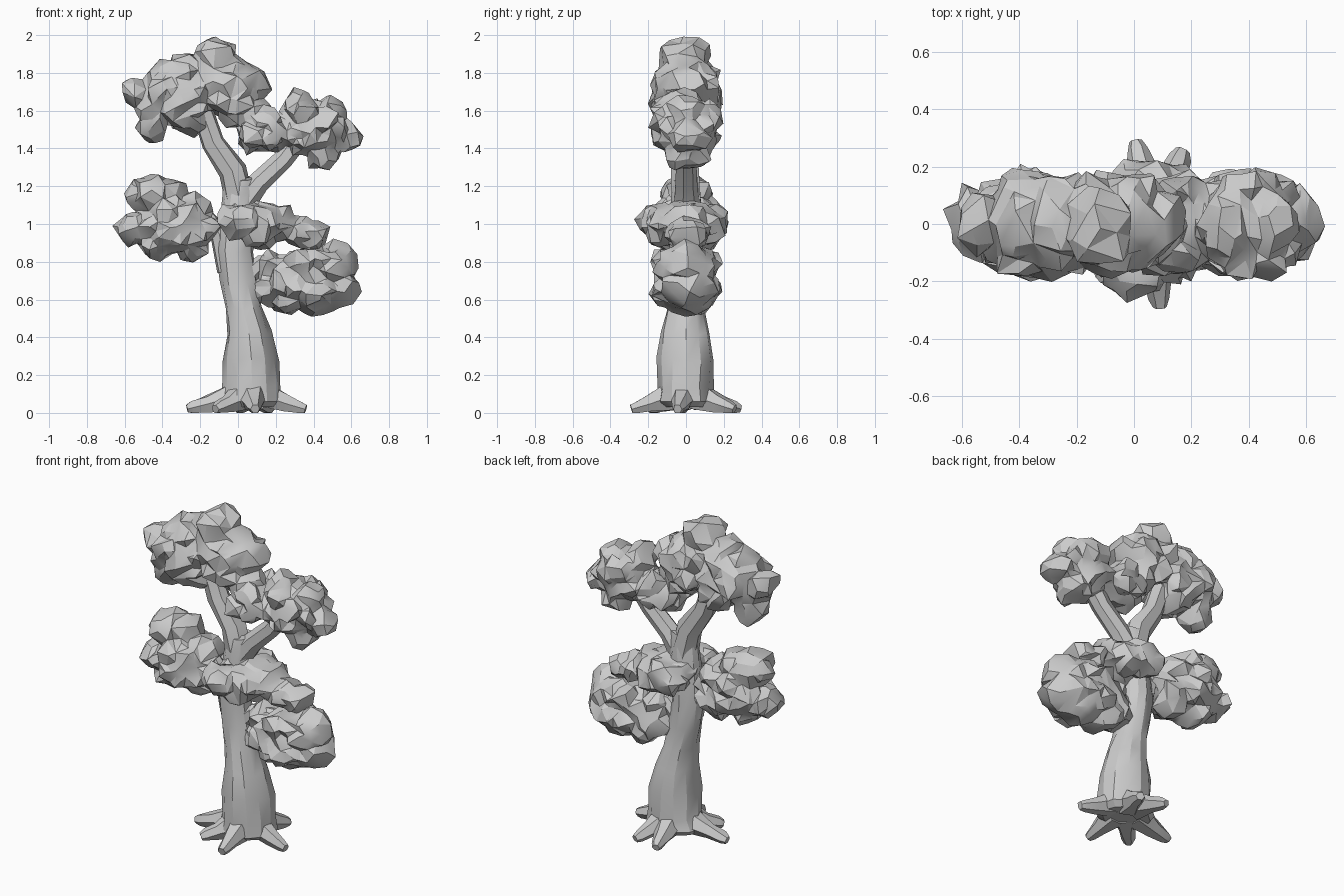
import bpy
import bmesh
import math
import random
from mathutils import Vector, Matrix

random.seed(7)

default_cube = bpy.data.objects.get("Cube")
if default_cube:
    bpy.data.objects.remove(default_cube, do_unlink=True)

# One plain grey for the whole tree
grey = bpy.data.materials.new("plain grey")
grey.use_nodes = True
colour = (0.6, 0.6, 0.6, 1)
grey.diffuse_color = colour
grey.node_tree.nodes["Principled BSDF"].inputs["Base Color"].default_value = colour


def finish(name, bm, angle, crumple=0):
    """Make an object; crumple fuses its lumps into that many rough facets."""
    bmesh.ops.recalc_face_normals(bm, faces=bm.faces)
    mesh = bpy.data.meshes.new(name)
    bm.to_mesh(mesh)
    bm.free()
    obj = bpy.data.objects.new(name, mesh)
    bpy.context.collection.objects.link(obj)
    bpy.ops.object.select_all(action="DESELECT")
    obj.select_set(True)
    bpy.context.view_layer.objects.active = obj
    if crumple:
        fuse = obj.modifiers.new("fuse", "REMESH")
        fuse.mode = "VOXEL"
        fuse.voxel_size = 0.014
        bpy.ops.object.modifier_apply(modifier=fuse.name)
        facet = obj.modifiers.new("facet", "DECIMATE")
        facet.ratio = crumple / (2 * len(obj.data.polygons))
        bpy.ops.object.modifier_apply(modifier=facet.name)
        # Push corners in and out for a creased surface
        pushes = [v.normal * random.uniform(-0.014, 0.018) for v in obj.data.vertices]
        for v, push in zip(obj.data.vertices, pushes):
            v.co += push
    obj.data.materials.clear()
    obj.data.materials.append(grey)
    bpy.ops.object.shade_smooth_by_angle(angle=math.radians(angle))
    return obj


def loft(bm, rings):
    """Bridge equal rings of points and close both ends."""
    loops = [[bm.verts.new(p) for p in ring] for ring in rings]
    count = len(loops[0])
    for low, high in zip(loops, loops[1:]):
        for i in range(count):
            j = (i + 1) % count
            bm.faces.new((low[i], low[j], high[j], high[i]))
    bm.faces.new(loops[0])
    bm.faces.new(loops[-1])


def limb(name, path, sides=7, wobble=0.08):
    """Tapered tube through (point, radius) pairs."""
    rings = []
    points = [Vector(p) for p, r in path]
    for i, (p, r) in enumerate(path):
        ahead = points[min(i + 1, len(points) - 1)] - points[max(i - 1, 0)]
        turn = ahead.to_track_quat("Z", "Y")
        ring = []
        for k in range(sides):
            a = math.tau * k / sides
            size = r * random.uniform(1 - wobble, 1 + wobble)
            ring.append(points[i] + turn @ Vector((math.cos(a), math.sin(a), 0)) * size)
        rings.append(ring)
    bm = bmesh.new()
    loft(bm, rings)
    return finish(name, bm, 30)


def add_blob(bm, centre, radii, rough, detail):
    """Rough faceted lump, randomly turned."""
    turn = Matrix.Rotation(random.uniform(0, math.tau), 3, Vector((1, random.random(), 1)))
    made = bmesh.ops.create_icosphere(bm, subdivisions=detail, radius=1)
    for v in made["verts"]:
        d = turn @ v.co * random.uniform(1 - rough, 1 + rough * 0.7)
        v.co = Vector(centre) + Vector([a * b for a, b in zip(d, radii)])


def foliage(name, cores, knobs, sides, lumps=()):
    """Cores are (x, z, rx, ry, rz); knobs (x, z, r) shape the outline."""
    bm = bmesh.new()
    for x, z, rx, ry, rz in cores:
        add_blob(bm, (x, 0, z), (rx, ry, rz), 0.15, 2)
        # Lumps scattered over the front and back
        for i in range(sides):
            a = math.tau * (i + random.random()) / sides
            reach = random.uniform(0.3, 0.75)
            r = random.uniform(0.06, 0.085)
            depth = (ry - 0.05) * math.sqrt(1 - reach * reach)
            for front in (-1, 1):
                spot = (x + rx * reach * math.cos(a), front * depth, z + rz * reach * math.sin(a))
                add_blob(bm, spot, (r * 1.1, r, r), 0.25, 1)
    for x, z, r in knobs:
        add_blob(bm, (x, random.uniform(-0.02, 0.02), z), (r, min(0.15, r * 1.4), r), 0.17, 2)
    for spot in lumps:
        add_blob(bm, spot, (0.11, 0.1, 0.1), 0.15, 2)
    return finish(name, bm, 25, 300 + 130 * len(cores))


# Trunk: (height, left edge, right edge, half depth)
trunk_profile = [
    (0.03, -0.09, 0.21, 0.12), (0.06, -0.1, 0.235, 0.15), (0.13, -0.08, 0.23, 0.145),
    (0.28, -0.075, 0.215, 0.15), (0.42, -0.06, 0.175, 0.13), (0.55, -0.065, 0.125, 0.1),
    (0.7, -0.1, 0.1, 0.09), (0.85, -0.115, 0.08, 0.09), (1.02, -0.1, 0.09, 0.08),
    (1.15, -0.08, 0.1, 0.075), (1.24, -0.07, 0.1, 0.06),
]
rings = []
for z, left, right, depth in trunk_profile:
    ring = []
    for k in range(12):
        a = math.tau * k / 12
        s = random.uniform(0.95, 1.06)
        rise = random.uniform(-0.02, 0.02) if z > 0.1 else 0
        ring.append(((left + right) / 2 + (right - left) / 2 * s * math.cos(a),
                     depth * s * math.sin(a), z + rise))
    rings.append(ring)
bm = bmesh.new()
loft(bm, rings)
finish("trunk", bm, 25)

# Branches
limb("upper_right_branch", [((0.01, 0, 1.12), 0.08), ((-0.03, 0, 1.28), 0.075),
                            ((-0.13, 0, 1.43), 0.065), ((-0.19, 0, 1.6), 0.06)])
limb("upper_left_branch", [((0.03, 0, 1.12), 0.07), ((0.11, 0, 1.22), 0.06),
                           ((0.24, 0, 1.34), 0.055), ((0.33, 0, 1.46), 0.06)])
limb("lower_right_branch", [((-0.06, 0, 0.75), 0.05), ((-0.1, 0, 0.95), 0.05), ((-0.18, 0, 1.06), 0.04)])
limb("lower_left_branch", [((0.03, 0, 0.7), 0.06), ((0.12, 0, 0.79), 0.05), ((0.3, 0, 0.8), 0.04)])

# Roots spread from the trunk foot
root_tips = {
    "right_root": (-0.24, -0.02), "left_root": (0.33, -0.04), "front_root": (0.09, -0.26),
    "back_root": (0.01, 0.26), "back_left_root": (0.16, 0.23), "front_right_root": (-0.1, -0.17),
}
for name, (x, y) in root_tips.items():
    start = Vector((0.07 + (x - 0.07) * 0.3, y * 0.3, 0.09))
    tip = Vector((x, y, 0.028))
    middle = start.lerp(tip, 0.6)
    middle.z = 0.05
    end = tip + (tip - middle).normalized() * 0.03
    root = limb(name, [(start, 0.08), (middle, 0.05), (tip, 0.038), (end, 0.025)], 6, 0.15)
    for v in root.data.vertices:
        v.co.z = max(v.co.z, 0)

# Foliage clusters
foliage("crown_foliage",
        [(-0.32, 1.68, 0.2, 0.19, 0.17), (-0.06, 1.73, 0.18, 0.17, 0.17)],
        [(-0.54, 1.69, 0.08), (-0.45, 1.52, 0.09), (-0.38, 1.78, 0.09), (-0.27, 1.81, 0.1),
         (-0.12, 1.88, 0.115), (0.08, 1.73, 0.09), (0.0, 1.59, 0.1), (-0.25, 1.56, 0.09),
         (-0.44, 1.62, 0.1), (-0.02, 1.81, 0.09), (0.08, 1.57, 0.1)], 7)
foliage("upper_left_foliage",
        [(0.4, 1.52, 0.16, 0.18, 0.15), (0.15, 1.5, 0.12, 0.17, 0.11)],
        [(0.31, 1.62, 0.09), (0.49, 1.6, 0.08), (0.56, 1.46, 0.085), (0.45, 1.37, 0.09),
         (0.2, 1.48, 0.1), (0.08, 1.45, 0.08), (0.34, 1.45, 0.09)], 6)
foliage("lower_right_foliage",
        [(-0.36, 1.0, 0.2, 0.18, 0.16)],
        [(-0.46, 1.15, 0.105), (-0.56, 0.97, 0.09), (-0.43, 0.89, 0.09), (-0.25, 0.89, 0.09),
         (-0.23, 1.07, 0.1), (-0.17, 0.98, 0.08), (-0.53, 1.15, 0.07), (-0.36, 1.16, 0.085)], 7)
foliage("middle_foliage",
        [(0.08, 1.01, 0.16, 0.19, 0.1)],
        [(-0.02, 1.04, 0.08), (0.14, 1.04, 0.09), (0.22, 1.0, 0.1), (0.33, 0.95, 0.085),
         (0.41, 0.94, 0.08), (0.12, 0.95, 0.09)], 5,
        [(0.0, -0.17, 1.01), (0.09, -0.12, 0.97), (0.03, 0.13, 1.0), (0.13, 0.12, 0.98)])
foliage("lower_left_foliage",
        [(0.36, 0.71, 0.22, 0.18, 0.17)],
        [(0.52, 0.79, 0.115), (0.52, 0.67, 0.115), (0.25, 0.61, 0.1), (0.41, 0.62, 0.11),
         (0.17, 0.66, 0.1), (0.17, 0.77, 0.085), (0.35, 0.79, 0.085)], 7)
